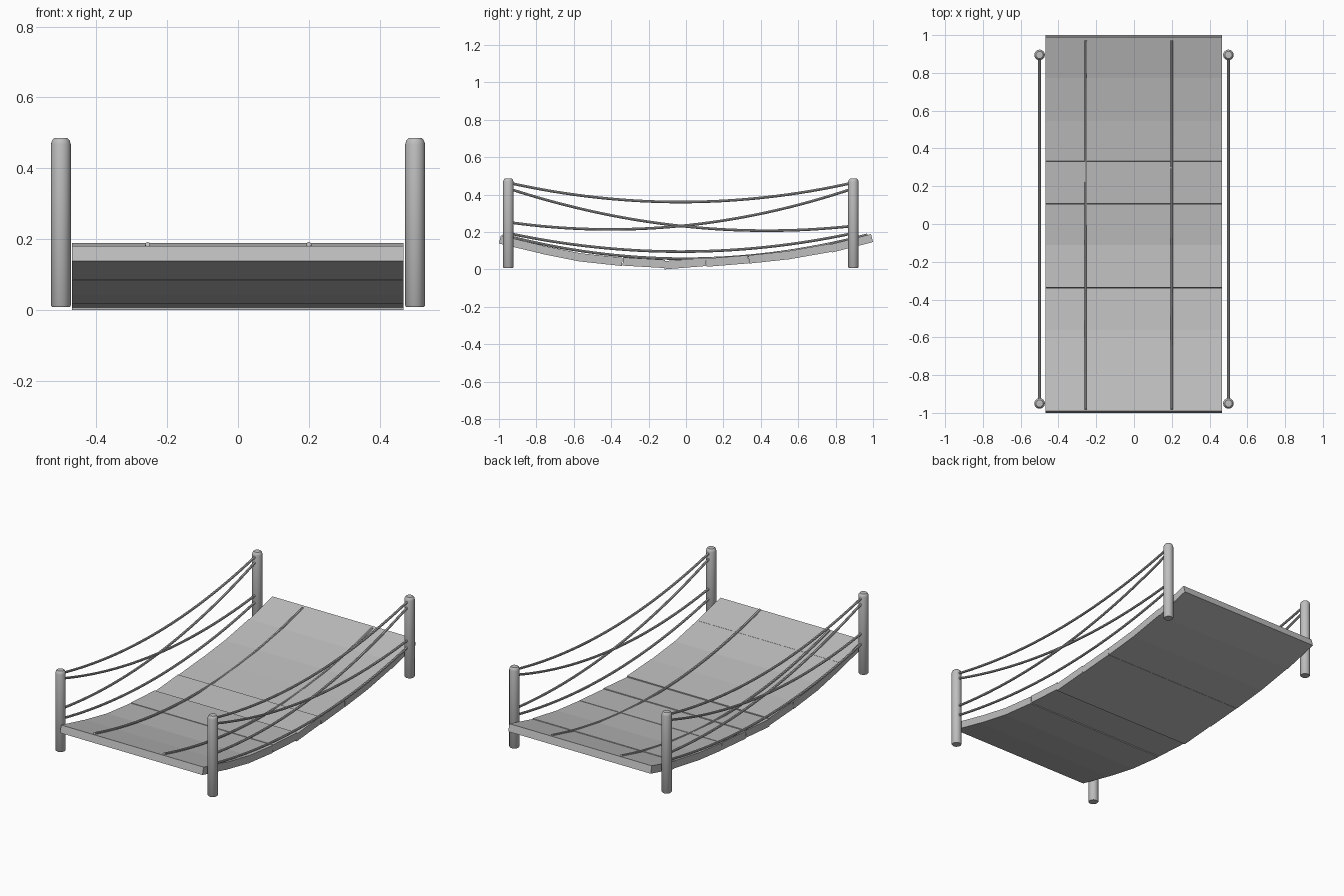
import bpy, bmesh, math

if "Cube" in bpy.data.objects:
    bpy.data.objects.remove(bpy.data.objects["Cube"])

grey = bpy.data.materials.new("neutral grey")
grey.diffuse_color = (0.52, 0.52, 0.52, 1)
grey.use_nodes = True
grey.node_tree.nodes["Principled BSDF"].inputs["Base Color"].default_value = grey.diffuse_color


def make_object(name, bm, smooth=False):
    bmesh.ops.recalc_face_normals(bm, faces=bm.faces)
    mesh = bpy.data.meshes.new(name)
    bm.to_mesh(mesh)
    bm.free()
    mesh.materials.append(grey)
    ob = bpy.data.objects.new(name, mesh)
    bpy.context.collection.objects.link(ob)
    if smooth:
        bpy.ops.object.select_all(action='DESELECT')
        bpy.context.view_layer.objects.active = ob
        ob.select_set(True)
        bpy.ops.object.shade_smooth_by_angle(angle=math.radians(40))
    return ob


def plank(name, a, b, thick=0.044, x0=-0.468, x1=0.467):
    """Tilted board whose underside runs from a to b in the (y, z) plane."""
    dy, dz = b[0] - a[0], b[1] - a[1]
    n = math.hypot(dy, dz)
    oy, oz = -dz / n * thick, dy / n * thick
    prof = [a, b, (b[0] + oy, b[1] + oz), (a[0] + oy, a[1] + oz)]
    bm = bmesh.new()
    face = bm.faces.new([bm.verts.new((x0, y, z)) for y, z in prof])
    ext = bmesh.ops.extrude_face_region(bm, geom=[face])
    moved = [v for v in ext['geom'] if isinstance(v, bmesh.types.BMVert)]
    bmesh.ops.translate(bm, verts=moved, vec=(x1 - x0, 0, 0))
    make_object(name, bm)


def post(name, x, y):
    """Round post with a softened top, lathed from a profile."""
    prof = [(0, 0.008), (0.025, 0.008), (0.028, 0.012), (0.028, 0.468),
            (0.025, 0.478), (0.019, 0.485), (0, 0.486)]
    bm = bmesh.new()
    vs = [bm.verts.new((r, 0, z)) for r, z in prof]
    es = [bm.edges.new(p) for p in zip(vs, vs[1:])]
    bmesh.ops.spin(bm, geom=vs + es, cent=(0, 0, 0), axis=(0, 0, 1),
                   angle=math.tau, steps=24)
    bmesh.ops.remove_doubles(bm, verts=bm.verts, dist=1e-5)
    bmesh.ops.translate(bm, verts=bm.verts, vec=(x, y, 0))
    make_object(name, bm, True)


def rope(name, x, y_mid, half, coef, radius=0.007, steps=32, sides=8):
    """Sagging rope: z = a + b*t + c*t^2 for t from -1 to 1 along y."""
    a, b, c = coef
    bm = bmesh.new()
    rings = []
    for i in range(steps + 1):
        t = -1 + 2 * i / steps
        ang = math.atan((b + 2 * c * t) / half)
        ring = []
        for k in range(sides):
            p = math.tau * k / sides
            u, w = radius * math.cos(p), radius * math.sin(p)
            ring.append(bm.verts.new((x + u, y_mid + half * t - w * math.sin(ang),
                                      a + b * t + c * t * t + w * math.cos(ang))))
        rings.append(ring)
    for r, s in zip(rings, rings[1:]):
        for k in range(sides):
            j = (k + 1) % sides
            bm.faces.new((r[k], r[j], s[j], s[k]))
    bm.faces.new(rings[0])
    bm.faces.new(rings[-1])
    make_object(name, bm, True)


# Deck boards: underside start and end (y, z), slightly uneven
boards = [((-1.0, .138), (-.782, .086)), ((-.782, .085), (-.567, .042)),
          ((-.567, .042), (-.343, .018)), ((-.339, .020), (-.115, .007)),
          ((-.115, .0), (.109, .018)), ((.111, .014), (.335, .032)),
          ((.338, .031), (.552, .054)), ((.552, .054), (.78, .094)),
          ((.78, .090), (1.0, .146))]
for i, (a, b) in enumerate(boards):
    plank(f"deck_board_{i + 1}", a, b)

# Posts and sagging side ropes, both sides
for side, x in (("left", -0.5), ("right", 0.5)):
    post(f"{side}_front_post", x, -0.95)
    post(f"{side}_back_post", x, 0.895)
    for nm, coef in (("hand_rope", (.36, 0, .103)), ("low_rope", (.095, 0, .098)),
                     ("cross_rope_a", (.232, -.1, .1)), ("cross_rope_b", (.232, .09, .11))):
        rope(f"{side}_{nm}", x, -0.028, 0.92, coef)

# Ropes lying along the deck
for side, x in (("left", -0.255), ("right", 0.2)):
    rope(f"{side}_deck_rope", x, -0.005, 0.975, (.057, 0, .128))
